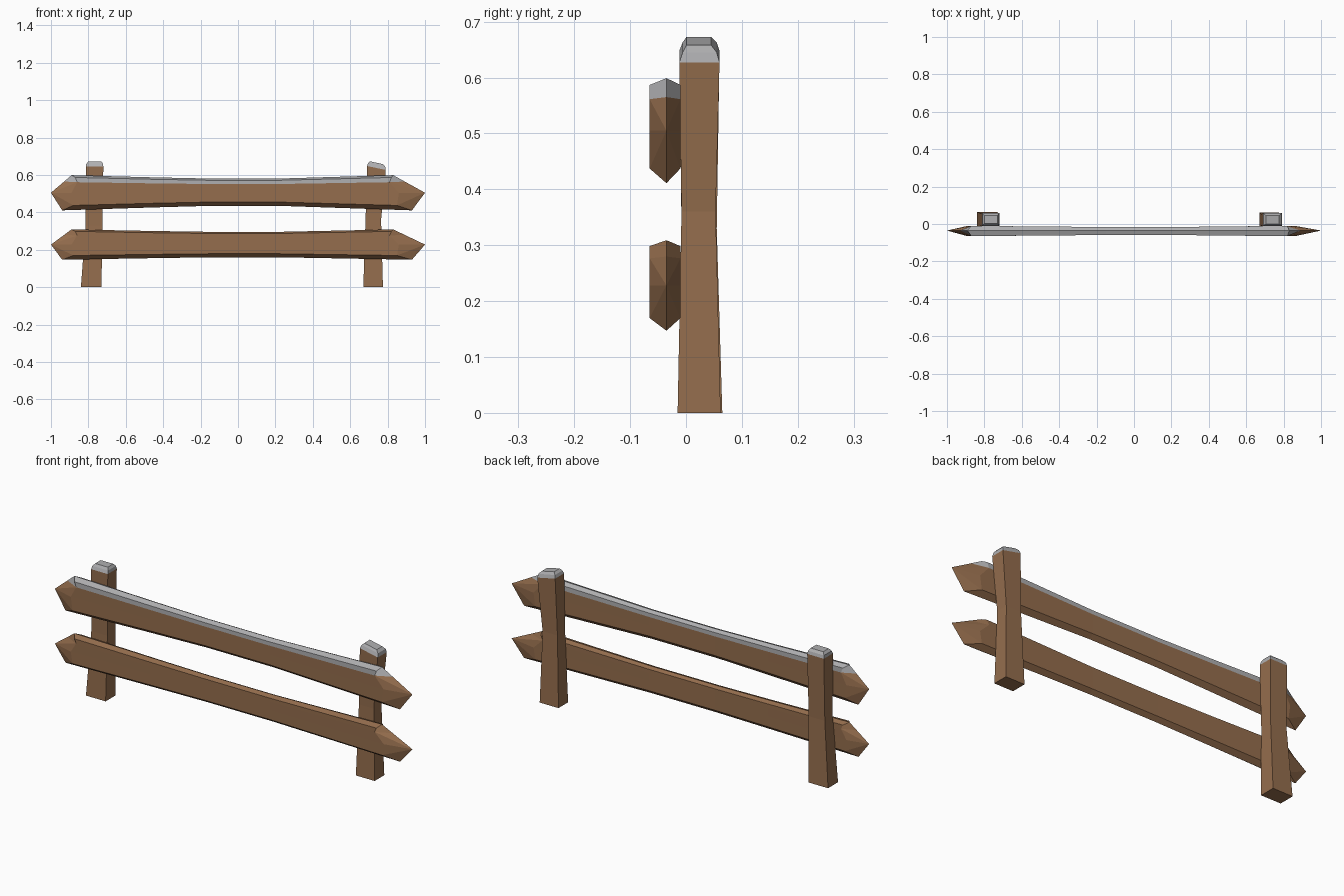
import bpy

cube = bpy.data.objects.get("Cube")
if cube:
    bpy.data.objects.remove(cube, do_unlink=True)


def make_material(name, colour):
    mat = bpy.data.materials.new(name)
    mat.use_nodes = True
    mat.diffuse_color = (*colour, 1)
    mat.node_tree.nodes["Principled BSDF"].inputs["Base Color"].default_value = (*colour, 1)
    return mat


wood = make_material("brown wood", (0.30, 0.155, 0.075))
snow = make_material("grey snow", (0.43, 0.43, 0.44))


def build(name, verts, faces, snowy):
    mesh = bpy.data.meshes.new(name)
    mesh.from_pydata(verts, [], faces)
    mesh.materials.append(wood)
    mesh.materials.append(snow)
    for i in snowy:
        mesh.polygons[i].material_index = 1
    obj = bpy.data.objects.new(name, mesh)
    bpy.context.collection.objects.link(obj)
    return obj


# Rail rings run: top ridge, front top, cap line, middle, bottom,
# bottom ridge, then back up the rear side.
LEVELS = [1, 0.87, 0.6, 0, -0.72, -1, -0.72, 0, 0.6, 0.87]
DEPTHS = [0, -1, -1, -1, -1, 0, 1, 1, 1, 1]
LEFT_END = [-0.89, -0.87, -0.86, -0.89, -0.88, -0.94, -0.88, -0.89, -0.86, -0.87]
RIGHT_END = [0.83, 0.82, 0.81, 0.86, 0.85, 0.93, 0.85, 0.86, 0.81, 0.82]


def rail(name, middle, half, slim, rise, snowy):
    stations = [(LEFT_END, 0), (-0.45, 0.65), (-0.15, 1), (0.22, 1), (RIGHT_END, 0)]
    verts, faces, capped = [], [], []
    n = len(LEVELS)
    for x, sag in stations:
        for i in range(n):
            px = x[i] if isinstance(x, list) else x
            reach = (0.030 if DEPTHS[i] < 0 else 0.025) - 0.006 * sag
            verts.append((px, -0.035 + DEPTHS[i] * reach,
                          middle + rise * sag + LEVELS[i] * (half - slim * sag)))

    def add(face, cap=False):
        if cap and snowy:
            capped.append(len(faces))
        faces.append(face)

    for s in range(len(stations) - 1):
        a, b = s * n, (s + 1) * n
        for i in range(n):
            j = (i + 1) % n
            add((a + i, b + i, b + j, a + j), i in (0, 1, 8, 9))

    # Pointed ends, with the cap line crossing the upper edge
    for base, tip_x, flip in ((0, -1, False), ((len(stations) - 1) * n, 1, True)):
        tip = len(verts)
        verts.append((tip_x, -0.035, middle))
        ridge = verts[base]
        t = 0.36
        verts.append(tuple(ridge[k] + (verts[tip][k] - ridge[k]) * t for k in range(3)))
        mid = tip + 1
        ends = [((base, base + 1, base + 2, mid), True),
                ((base + 9, base, mid, base + 8), True),
                ((mid, base + 2, tip), False), ((base + 8, mid, tip), False)]
        ends += [((base + i, base + i + 1, tip), False) for i in range(2, 8)]
        for face, cap in ends:
            add(face[::-1] if flip else face, cap)
    return build(name, verts, faces, capped)


rail("upper_rail", 0.505, 0.094, 0.021, 0.003, True)
rail("lower_rail", 0.228, 0.081, 0.013, 0, False)


# Posts are stacked four-sided rings: left x, right x, front y, back y,
# height at the left and at the right.
def post(name, rings):
    verts, faces = [], [(3, 2, 1, 0)]
    for x0, x1, y0, y1, z0, z1 in rings:
        verts += [(x0, y0, z0), (x1, y0, z1), (x1, y1, z1), (x0, y1, z0)]
    for r in range(len(rings) - 1):
        for i in range(4):
            j = (i + 1) % 4
            faces.append((4 * r + i, 4 * r + j, 4 * r + j + 4, 4 * r + i + 4))
    top = 4 * (len(rings) - 1)
    faces.append((top, top + 1, top + 2, top + 3))
    return build(name, verts, faces, range(len(faces) - 9, len(faces)))


post("right_post", [
    (-0.84, -0.73, -0.015, 0.065, 0, 0),
    (-0.815, -0.725, -0.008, 0.055, 0.33, 0.33),
    (-0.813, -0.72, -0.012, 0.06, 0.645, 0.645),
    (-0.811, -0.722, -0.006, 0.056, 0.66, 0.66),
    (-0.80, -0.73, 0.002, 0.046, 0.672, 0.672)])
post("left_post", [
    (0.67, 0.775, -0.015, 0.062, 0, 0),
    (0.682, 0.765, -0.008, 0.053, 0.36, 0.36),
    (0.69, 0.79, -0.012, 0.06, 0.648, 0.627),
    (0.695, 0.787, -0.006, 0.055, 0.663, 0.645),
    (0.706, 0.775, 0.001, 0.045, 0.673, 0.658)])
